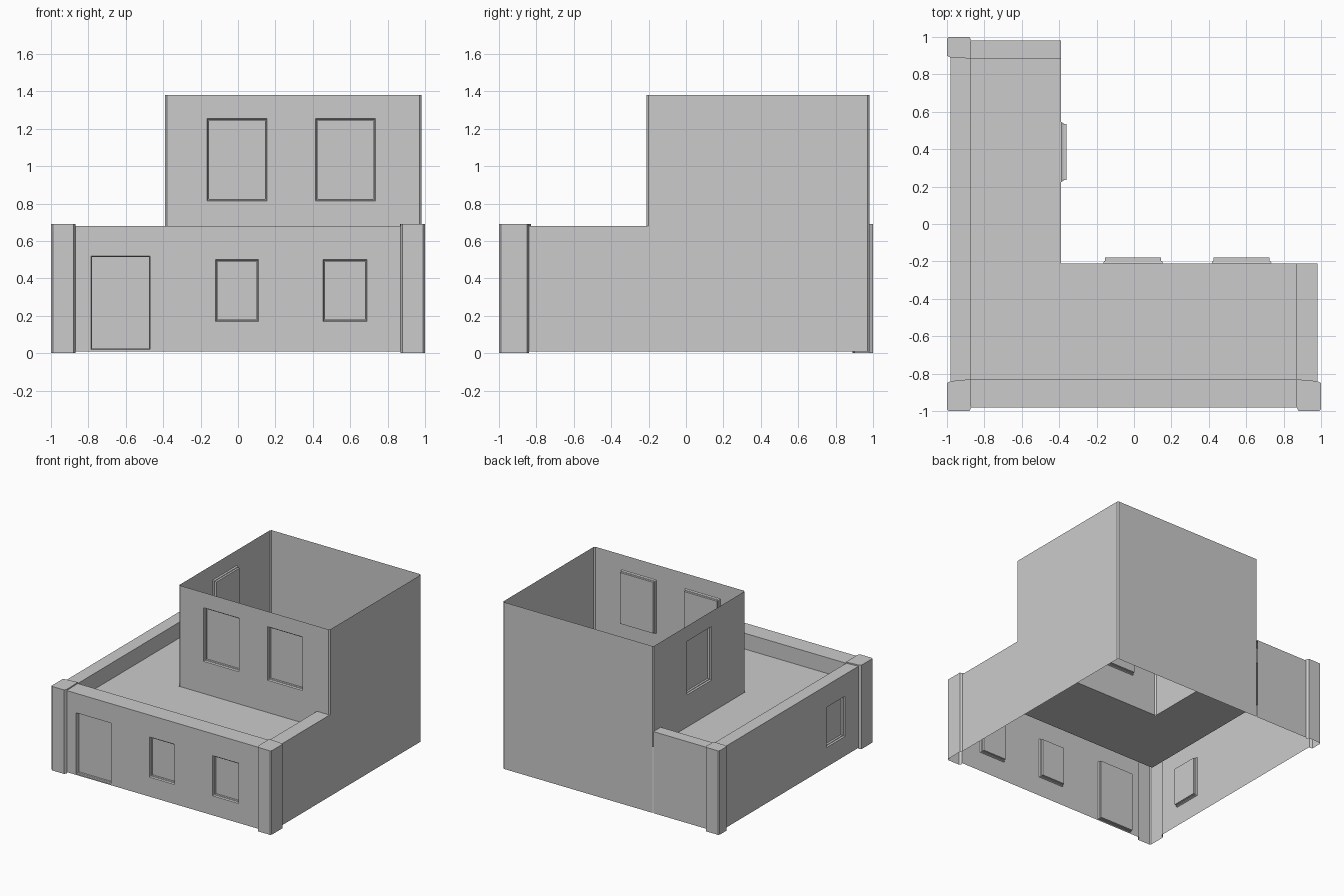
import bpy, bmesh
from mathutils import Vector

if "Cube" in bpy.data.objects:
    bpy.data.objects.remove(bpy.data.objects["Cube"])

BASE, FLOOR, RIM, CAP, TOP = 0.01, 0.55, 0.68, 0.69, 1.38
UP = Vector((0, 0, 1))


def face(bm, pts):
    bm.faces.new([bm.verts.new(p) for p in pts])


def finish(bm, name):
    bmesh.ops.remove_doubles(bm, verts=bm.verts, dist=0.0005)
    me = bpy.data.meshes.new(name)
    bm.to_mesh(me)
    bm.free()
    bpy.context.collection.objects.link(bpy.data.objects.new(name, me))


def wall(bm, p, q, z0, z1, openings=(), depth=0.03):
    """Sheet wall from p to q, facing right of travel; openings are
    (u0, u1, z0, z1, inset), recessed with a stepped reveal."""
    a = Vector((*p, 0))
    d = Vector((*q, 0)) - a
    length = d.length
    d.normalize()
    inward = UP.cross(d)

    def at(u, z, k=0.0):
        return a + d * u + UP * z + inward * k

    us = sorted({0, length, *[u for o in openings for u in o[:2]]})
    zs = sorted({z0, z1, *[z for o in openings for z in o[2:4]]})
    for u0, u1 in zip(us, us[1:]):
        for w0, w1 in zip(zs, zs[1:]):
            cu, cz = (u0 + u1) / 2, (w0 + w1) / 2
            if not any(o[0] < cu < o[1] and o[2] < cz < o[3] for o in openings):
                face(bm, [at(u0, w0), at(u1, w0), at(u1, w1), at(u0, w1)])
    for u0, u1, w0, w1, inset in openings:
        rings = []
        for i, k in ((0, 0), (inset * 0.5, depth * 0.4), (inset, depth * 0.45), (inset, depth)):
            rings.append([at(u0 + i, w0 + i, k), at(u1 - i, w0 + i, k),
                          at(u1 - i, w1 - i, k), at(u0 + i, w1 - i, k)])
        for r, s in zip(rings, rings[1:]):
            for j in range(4):
                n = (j + 1) % 4
                face(bm, [r[j], r[n], s[n], s[j]])
        face(bm, rings[-1])


def strip(bm, pts, z0, z1):
    for p, q in zip(pts, pts[1:]):
        wall(bm, p, q, z0, z1)


def flat(bm, pts, z):
    face(bm, [(x, y, z) for x, y in pts])


# Ground storey: front with door and two windows, left with one window
bm = bmesh.new()
x0 = -0.87
wall(bm, (x0, -0.98), (0.87, -0.98), BASE, RIM,
     [(-0.785 - x0, -0.47 - x0, 0.02, 0.52, 0.005),
      (-0.12 - x0, 0.11 - x0, 0.17, 0.50, 0.01),
      (0.455 - x0, 0.69 - x0, 0.17, 0.50, 0.01)])
wall(bm, (0.98, -0.84), (0.98, -0.20), BASE, RIM)
wall(bm, (-0.39, 0.98), (-0.87, 0.98), BASE, RIM)
wall(bm, (-0.98, 0.89), (-0.98, -0.84), BASE, RIM,
     [(0.89 + 0.425, 0.89 + 0.665, 0.17, 0.50, 0.01)])
finish(bm, "ground_storey_walls")

# Upper storey: right and back walls run down to the ground
bm = bmesh.new()
strip(bm, [(0.98, -0.20), (0.98, 0.97), (0.97, 0.98), (-0.38, 0.98)], BASE, TOP)
wall(bm, (-0.38, 0.98), (-0.39, 0.97), FLOOR, TOP)
wall(bm, (-0.39, 0.97), (-0.39, -0.20), FLOOR, TOP,
     [(0.97 - 0.545, 0.97 - 0.225, 0.815, 1.255, 0.01)])
wall(bm, (-0.39, -0.20), (-0.38, -0.21), FLOOR, TOP)
wall(bm, (-0.38, -0.21), (0.97, -0.21), FLOOR, TOP,
     [(u, u + 0.32, 0.815, 1.255, 0.01) for u in (0.215, 0.795)])
wall(bm, (0.97, -0.21), (0.98, -0.20), FLOOR, TOP)
finish(bm, "upper_storey_walls")

# Corner pillars: outer outline, then the inner parapet corner closing the cap
pillars = {
    "front_right_pillar": ([(0.87, -0.98), (0.88, -1), (0.99, -1), (1, -0.99),
                            (1, -0.85), (0.98, -0.84)], (0.865, -0.83)),
    "back_left_pillar": ([(-0.87, 0.98), (-0.88, 1), (-0.99, 1), (-1, 0.99),
                          (-1, 0.90), (-0.98, 0.89)], (-0.875, 0.885)),
    "front_left_pillar": ([(-0.98, -0.84), (-1, -0.85), (-1, -0.99), (-0.99, -1),
                           (-0.88, -1), (-0.87, -0.98)], (-0.875, -0.83)),
}
for name, (outline, corner) in pillars.items():
    bm = bmesh.new()
    strip(bm, outline, 0, CAP)
    strip(bm, [outline[-1], corner, outline[0]], RIM, CAP)
    flat(bm, outline + [corner], CAP)
    finish(bm, name)

# Parapet: inner faces and flat top between the pillars
bm = bmesh.new()
inner = [(0.865, -0.21), (0.865, -0.83), (-0.875, -0.83), (-0.875, 0.885), (-0.39, 0.885)]
strip(bm, inner, FLOOR, RIM)
flat(bm, [(-0.87, -0.98), (0.87, -0.98), inner[1], inner[2]], RIM)
flat(bm, [(0.98, -0.84), (0.98, -0.21), inner[0], inner[1]], RIM)
flat(bm, [(-0.98, 0.89), (-0.98, -0.84), inner[2], inner[3]], RIM)
flat(bm, [(-0.39, 0.98), (-0.87, 0.98), inner[3], inner[4]], RIM)
finish(bm, "parapet")

# L-shaped terrace floor around the open upper storey
bm = bmesh.new()
flat(bm, [(-0.875, -0.83), (0.865, -0.83), (0.865, -0.21), (-0.39, -0.21)], FLOOR)
flat(bm, [(-0.875, -0.83), (-0.39, -0.21), (-0.39, 0.885), (-0.875, 0.885)], FLOOR)
bmesh.ops.remove_doubles(bm, verts=bm.verts, dist=0.0005)
bmesh.ops.dissolve_limit(bm, angle_limit=0.01, verts=bm.verts, edges=bm.edges)
finish(bm, "terrace_floor")
